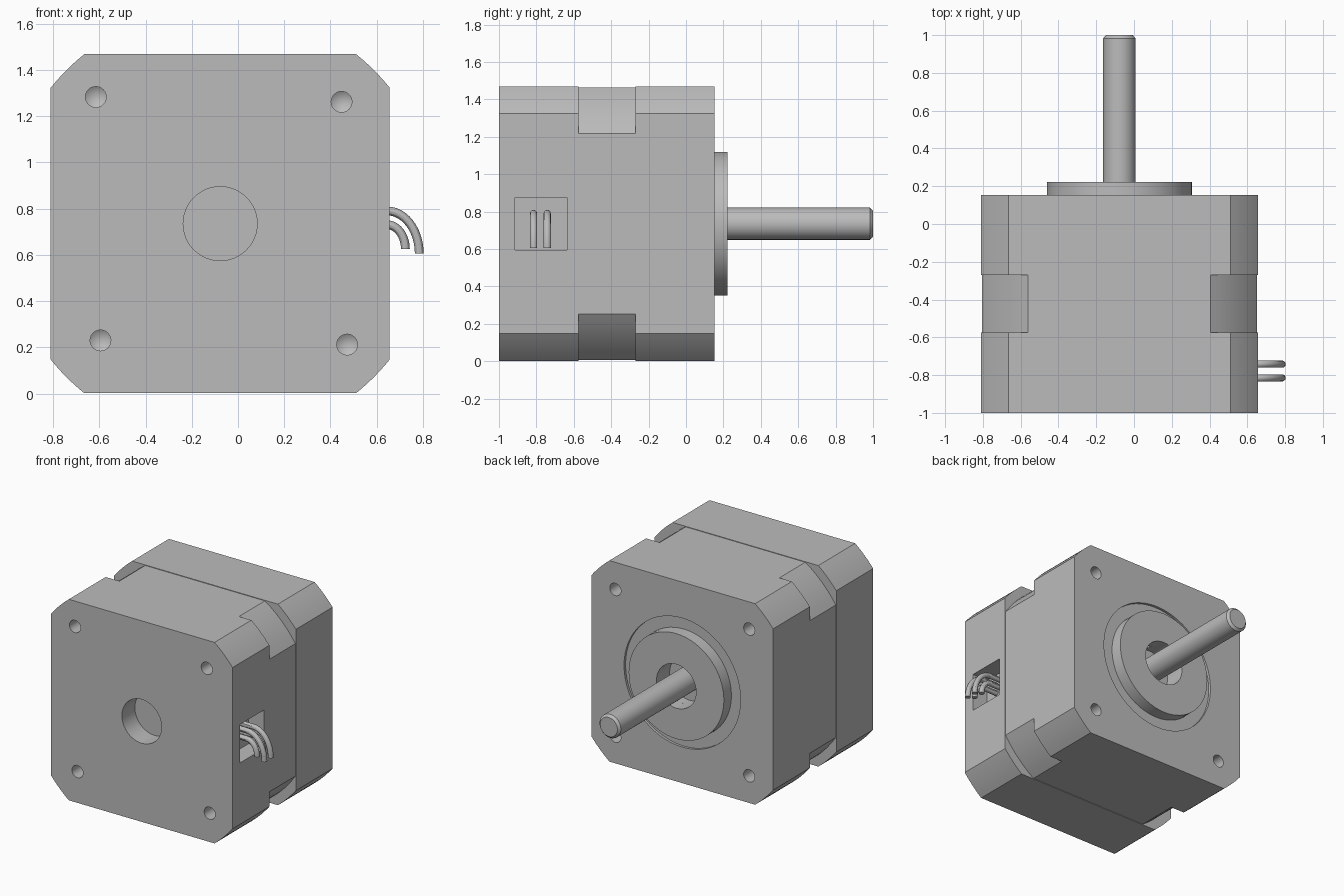
import bpy, bmesh, math
from mathutils import Vector

if "Cube" in bpy.data.objects:
    bpy.data.objects.remove(bpy.data.objects["Cube"])

CX, CZ = -0.077, 0.735      # motor axis
HALF = 0.733                # half width of the square body

metal = bpy.data.materials.new("grey metal")
metal.diffuse_color = (0.5, 0.5, 0.5, 1)
metal.use_nodes = True
metal.node_tree.nodes["Principled BSDF"].inputs["Base Color"].default_value = metal.diffuse_color


def finish(name, bm):
    bmesh.ops.recalc_face_normals(bm, faces=bm.faces)
    me = bpy.data.meshes.new(name)
    bm.to_mesh(me)
    bm.free()
    me.materials.append(metal)
    ob = bpy.data.objects.new(name, me)
    bpy.context.collection.objects.link(ob)
    return ob


def smooth(ob):
    bpy.ops.object.select_all(action='DESELECT')
    ob.select_set(True)
    bpy.context.view_layer.objects.active = ob
    bpy.ops.object.shade_smooth_by_angle(angle=math.radians(30))


def slab(name, half, flat, y0, y1, steps=6):
    """Square plate with corners trimmed by a circle, extruded along y."""
    r = math.hypot(half, flat)
    a0, a1 = math.atan2(flat, half), math.atan2(half, flat)
    bm = bmesh.new()
    ring = []
    for q in range(4):
        for i in range(steps + 1):
            a = q * math.pi / 2 + a0 + (a1 - a0) * i / steps
            ring.append(bm.verts.new((CX + r * math.cos(a), y0, CZ + r * math.sin(a))))
    face = bm.faces.new(ring)
    out = bmesh.ops.extrude_face_region(bm, geom=[face])
    moved = [g for g in out["geom"] if isinstance(g, bmesh.types.BMVert)]
    bmesh.ops.translate(bm, verts=moved, vec=(0, y1 - y0, 0))
    return finish(name, bm)


def lathe(name, profile, x=CX, z=CZ, segs=48, closed=False):
    """Revolve (radius, y) points about a line along y."""
    bm = bmesh.new()
    rings = []
    for r, y in profile:
        if r == 0:
            rings.append([bm.verts.new((x, y, z))] * segs)
        else:
            rings.append([bm.verts.new((x + r * math.cos(2 * math.pi * i / segs), y,
                                        z + r * math.sin(2 * math.pi * i / segs)))
                          for i in range(segs)])
    pairs = list(zip(rings, rings[1:]))
    if closed:
        pairs.append((rings[-1], rings[0]))
    for a, b in pairs:
        for i in range(segs):
            j = (i + 1) % segs
            bm.faces.new(list(dict.fromkeys((a[i], a[j], b[j], b[i]))))
    return finish(name, bm)


def box(name, lo, hi):
    bm = bmesh.new()
    bmesh.ops.create_cube(bm, size=1)
    for v in bm.verts:
        v.co = Vector([l + (c + 0.5) * (h - l) for l, h, c in zip(lo, hi, v.co)])
    return finish(name, bm)


def cut(ob, cutters):
    for c in cutters:
        m = ob.modifiers.new("cut", 'BOOLEAN')
        m.operation, m.solver, m.object = 'DIFFERENCE', 'EXACT', c
    dg = bpy.context.evaluated_depsgraph_get()
    me = bpy.data.meshes.new_from_object(ob.evaluated_get(dg))
    ob.modifiers.clear()
    ob.data = me
    for c in cutters:
        bpy.data.objects.remove(c)


def screw_hole(x, z, y, inward):
    """Drilled hole with a conical bottom."""
    pts = [(0, y - 0.05 * inward), (0.045, y - 0.05 * inward),
           (0.045, y + 0.1 * inward), (0, y + 0.13 * inward)]
    return lathe("hole_cutter", pts, x, z, 24)


# Body: rear cap, recessed stator stack, front flange
rear = slab("rear_cap", HALF, 0.588, -1.0, -0.575)
stator = slab("stator", HALF - 0.004, 0.483, -0.575, -0.27)
front = slab("front_flange", HALF, 0.588, -0.27, 0.153)

# Rear cap: centre bore, four screw holes, cable pocket
cutters = [lathe("bore_cutter", [(0, -1.1), (0.16, -1.1), (0.16, -0.85), (0, -0.85)])]
for x, z in ((-0.615, 1.283), (0.448, 1.262), (-0.595, 0.23), (0.472, 0.212)):
    cutters.append(screw_hole(x, z, -1.0, 1))
cutters.append(box("pocket_cutter", (0.53, -0.915, 0.595), (0.8, -0.635, 0.875)))
cut(rear, cutters)

# Front flange: shallow ring recess, bearing bore, four screw holes
cutters = [lathe("recess_cutter", [(0, 0.135), (0.47, 0.135), (0.47, 0.3), (0, 0.3)], segs=64),
           lathe("bearing_cutter", [(0, 0.07), (0.16, 0.07), (0.16, 0.2), (0, 0.2)])]
for sx in (-1, 1):
    for sz in (-1, 1):
        cutters.append(screw_hole(CX + sx * 0.54, CZ + sz * 0.535, 0.153, -1))
cut(front, cutters)

# Raised pilot ring and output shaft
pilot = lathe("pilot_ring", [(0.16, 0.135), (0.16, 0.222), (0.384, 0.222), (0.384, 0.135)],
              segs=64, closed=True)
shaft = lathe("shaft", [(0, 0.06), (0.086, 0.06), (0.086, 0.983), (0.07, 1.0), (0, 1.0)])

for ob in (rear, stator, front, pilot, shaft):
    smooth(ob)


def wire(name, y, z_top, x_end, z_end, x_bend=0.645, r=0.019, steps=12, segs=12):
    """Round lead leaving the pocket and bending down."""
    path = [((0.52, z_top), math.pi / 2)]
    for i in range(steps + 1):
        a = math.pi / 2 * (1 - i / steps)
        path.append(((x_bend + (x_end - x_bend) * math.cos(a),
                      z_end + (z_top - z_end) * math.sin(a)), a))
    bm = bmesh.new()
    rings = []
    for (x, z), a in path:
        rings.append([bm.verts.new((x + r * math.cos(t) * math.cos(a), y + r * math.sin(t),
                                    z + r * math.cos(t) * math.sin(a)))
                      for t in (2 * math.pi * k / segs for k in range(segs))])
    for p, q in zip(rings, rings[1:]):
        for k in range(segs):
            n = (k + 1) % segs
            bm.faces.new((p[k], p[n], q[n], q[k]))
    bm.faces.new(rings[0])
    bm.faces.new(rings[-1])
    smooth(finish(name, bm))


# Two pairs of leads
for i, y in enumerate((-0.815, -0.742)):
    wire(f"outer_wire_{i + 1}", y, 0.79, 0.784, 0.605)
    wire(f"inner_wire_{i + 1}", y, 0.73, 0.724, 0.625)
